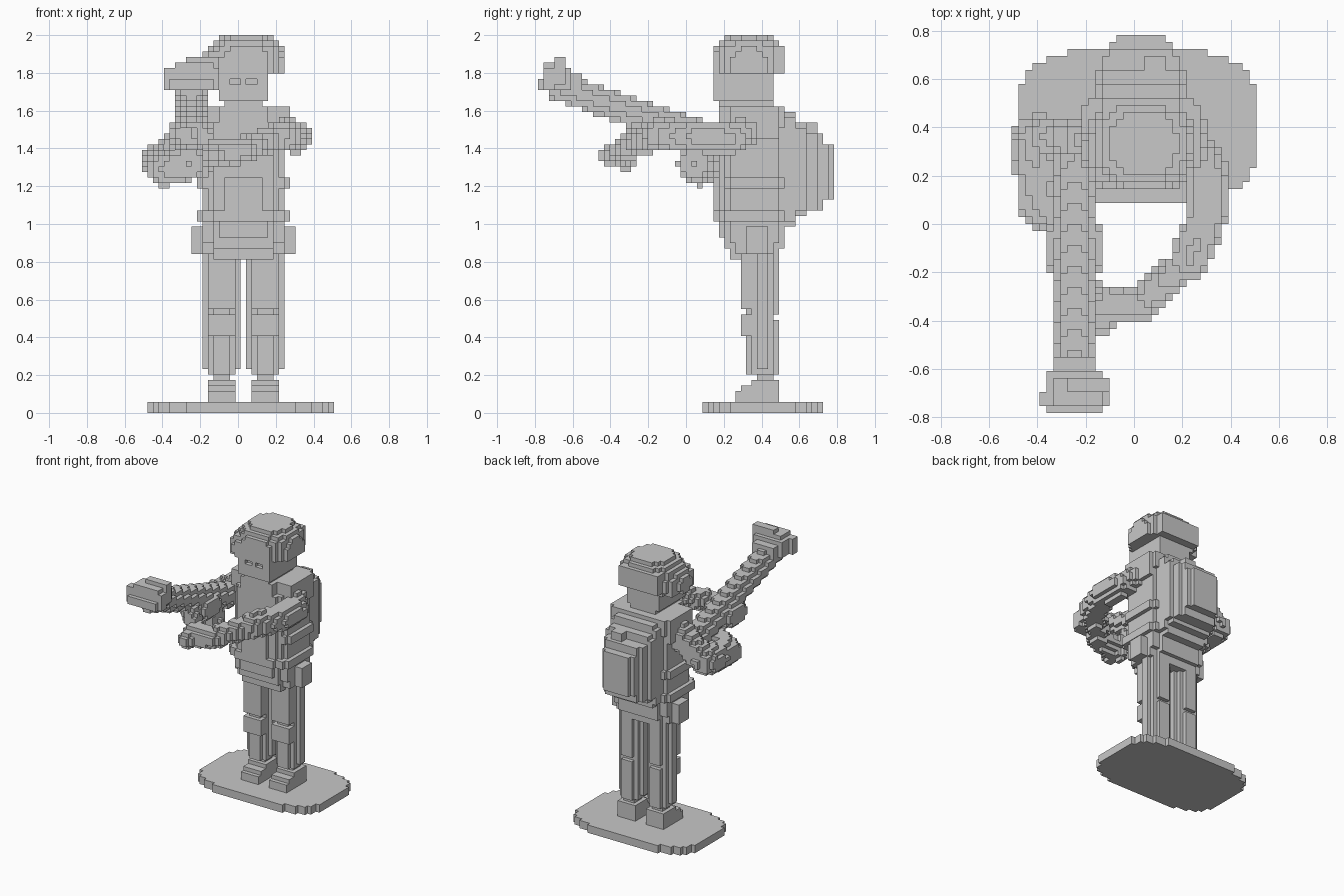
import bpy
import math
from mathutils import Vector
from itertools import product

if "Cube" in bpy.data.objects:
    bpy.data.objects.remove(bpy.data.objects["Cube"])

V = 2 / 69      # edge length of one block
MIDDLE = V      # x of the body's centre line

grey = bpy.data.materials.new("plain grey")
grey.use_nodes = True
tone = (0.58, 0.58, 0.58, 1)
grey.diffuse_color = tone
grey.node_tree.nodes["Principled BSDF"].inputs["Base Color"].default_value = tone


# Shape helpers: each returns a set of block cells, x measured from the centre line
def span(low, high):
    return range(math.floor(low), math.ceil(high) + 1)


def box(xs, ys, zs):
    return set(product(range(xs[0], xs[1] + 1), range(*ys), range(*zs)))


def slab(w, ys, zs, x=0):
    return box((x - w, x + w), ys, zs)


def pair(cells):
    return cells | {(-i, j, k) for i, j, k in cells}


def blob(c, half, power=2.5):
    cells = set()
    for p in product(*(span(a - h - 1, a + h) for a, h in zip(c, half))):
        q = (p[0], p[1] + 0.5, p[2] + 0.5)
        if sum(abs((a - b) / h) ** power for a, b, h in zip(q, c, half)) <= 1:
            cells.add(p)
    return cells


def limb(r, *path):
    cells = set()
    for a, b in zip(path, path[1:]):
        a, b = Vector(a), Vector(b)
        d = b - a
        for p in product(*(span(min(u, v) - r - 1, max(u, v) + r) for u, v in zip(a, b))):
            q = Vector((p[0], p[1] + 0.5, p[2] + 0.5))
            t = max(0, min(1, (q - a).dot(d) / d.length_squared))
            if (q - a - d * t).length <= r:
                cells.add(p)
    return cells


# Turn cells into a closed skin of flat square faces
def build(name, cells):
    verts, faces = {}, []
    for cell in cells:
        for axis, side in product(range(3), (0, 1)):
            near = list(cell)
            near[axis] += 2 * side - 1
            if tuple(near) in cells:
                continue
            u, v = (axis + 1) % 3, (axis + 2) % 3
            face = []
            for du, dv in ((0, 0), (1, 0), (1, 1), (0, 1)):
                p = list(cell)
                p[axis] += side
                p[u] += du
                p[v] += dv
                face.append(verts.setdefault(tuple(p), len(verts)))
            faces.append(face if side else face[::-1])
    mesh = bpy.data.meshes.new(name)
    points = [((i - 0.5) * V + MIDDLE, j * V, k * V) for i, j, k in verts]
    mesh.from_pydata(points, [], faces)
    mesh.materials.append(grey)
    obj = bpy.data.objects.new(name, mesh)
    bpy.context.collection.objects.link(obj)


# Oval stand
stand = {c for c in blob((-0.5, 14, 1), (17, 11, 40), 3.6) if 0 <= c[2] < 2}
build("stand", stand)

# Boots and rounded legs with knee pads, the same on both sides
for name, x in (("left", 4), ("right", -4)):
    build(name + "_boot",
          slab(2, (9, 17), (2, 4), x) | slab(2, (10, 17), (4, 5), x)
          | slab(2, (12, 17), (5, 6), x) | slab(1, (13, 16), (6, 8), x))
    leg = slab(2, (10, 13), (14, 18), x) | slab(2, (10, 13), (19, 30), x)
    for i in range(3):
        leg |= slab(i + 1, (11 + i, 17 - i), (7 + i // 2, 30), x)
    build(name + "_leg", leg - slab(2, (16, 17), (17, 18), x))

# Jacket skirt and side pouches
build("hips", slab(7, (9, 16), (29, 32)) | slab(7, (8, 17), (31, 35))
      | slab(5, (8, 17), (28, 35)) | slab(5, (7, 18), (30, 35))
      | slab(4, (6, 8), (32, 35)))
build("side_pouches", pair(box((8, 9), (11, 15), (29, 34))))

# Torso with shoulders and collar
build("torso", slab(7, (8, 17), (35, 52)) | slab(6, (7, 18), (35, 53))
      | slab(5, (6, 19), (37, 53))
      | slab(8, (8, 17), (50, 56)) | slab(7, (8, 18), (52, 56))
      | slab(4, (6, 9), (52, 56)) | slab(3, (8, 16), (55, 57)))
build("belt", slab(8, (7, 17), (35, 37)) | slab(7, (6, 18), (35, 37))
      | slab(5, (5, 7), (35, 37)))
build("waist_strap", slab(8, (8, 17), (41, 43)) | slab(7, (7, 18), (41, 43)))
build("front_pouch", slab(3, (5, 7), (37, 43)))

# Backpack, stepping in towards its outer pocket
build("backpack", slab(5, (18, 20), (34, 55)) | slab(6, (18, 20), (35, 54))
      | slab(5, (20, 22), (36, 53)) | slab(6, (20, 22), (37, 52))
      | slab(5, (22, 24), (37, 51)) | slab(4, (24, 25), (37, 51)))
build("pack_pocket", slab(4, (25, 26), (39, 49)) | slab(3, (26, 27), (39, 49)))
build("pack_handle", box((1, 3), (22, 24), (51, 53)))

# Head with sunken eyes
head = slab(4, (5, 16), (57, 64)) | slab(3, (6, 15), (56, 58))
build("head", head - pair(box((1, 2), (5, 6), (60, 61))))

# Soft cap, flat at the back and drooping on the right
dome = blob((0.3, 11.5, 63.5), (7.3, 6.8, 6), 2.5)
droop = blob((-4.5, 10.5, 63), (3.7, 5.4, 3.6))
cap = {c for c in dome if c[2] > 61} | {c for c in droop if c[2] > 60}
build("cap", cap | slab(5, (14, 18), (62, 67)))

# Long tube with a stepped muzzle
build("tube", limb(2.7, (-9.5, 8, 49), (-9.5, -23, 59.5))
      | blob((-9.5, -3.5, 51), (4.2, 4.7, 3)))
build("muzzle", box((-14, -5), (-26, -24), (59, 63)) | box((-13, -6), (-27, -26), (59, 61))
      | box((-13, -6), (-26, -21), (59, 63)) | box((-12, -6), (-26, -22), (60, 64))
      | box((-10, -5), (-24, -22), (60, 65)) | box((-12, -7), (-22, -19), (58, 62)))

# Arms
build("right_arm", limb(3.1, (-6, 12, 52), (-15.3, 12.5, 46), (-14.6, 2.5, 44.5),
                        (-10, 1.5, 45.5)))
build("left_arm", limb(2.9, (6, 12, 52), (9.5, 8, 50), (9.3, 1, 50.5), (7, -5, 50.7))
      | limb(2.4, (7, -5, 50.5), (0, -11.5, 48), (-5, -12, 47.5)))
build("left_hand", limb(1.8, (-5.5, -10.5, 48.5), (-5.5, -14, 47))
      | limb(1.7, (-6, -12, 47), (-6, -11, 46)) | limb(1.6, (-6, -10, 48), (-8, -9, 52)))
